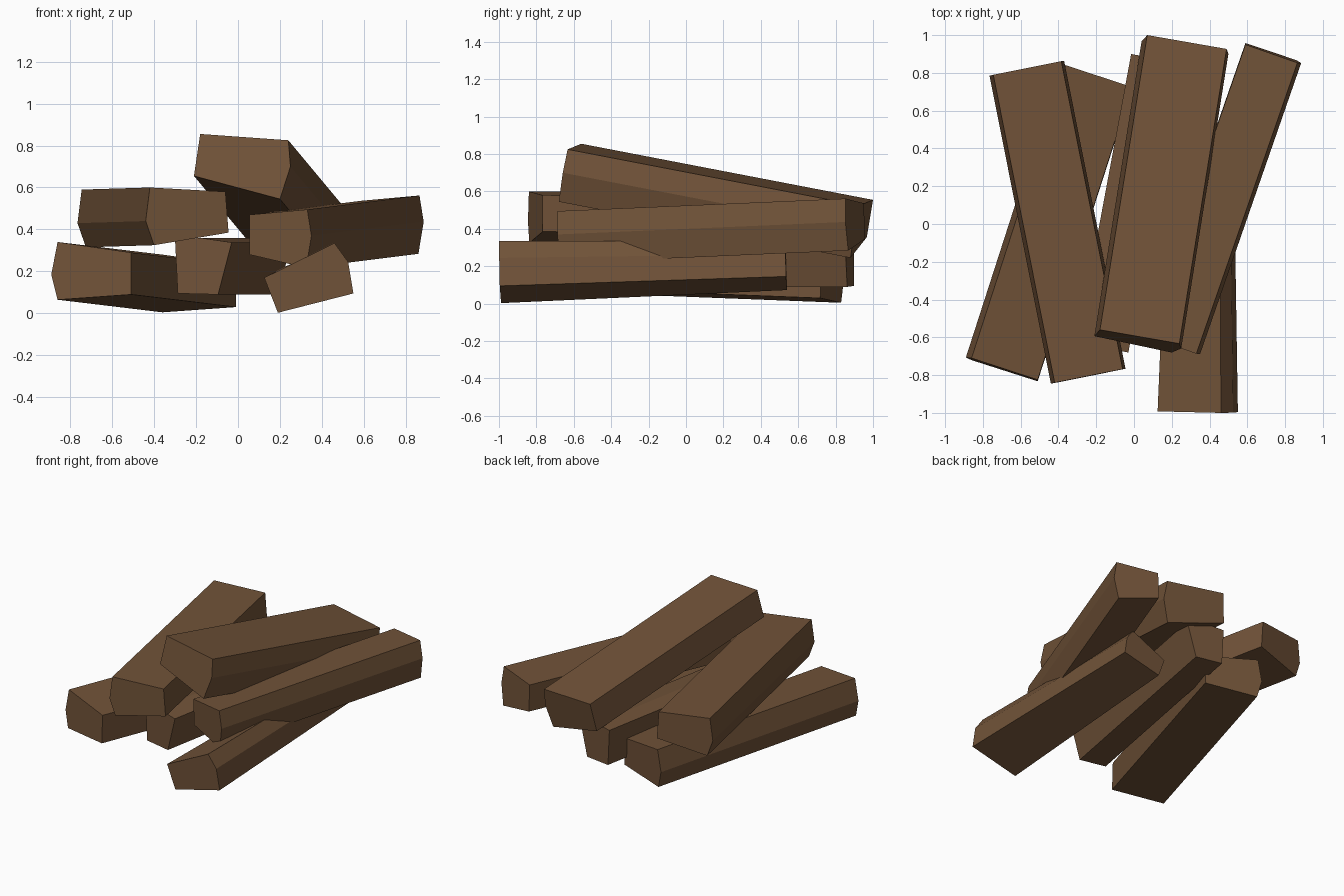
import bpy
import bmesh
from mathutils import Vector

cube = bpy.data.objects.get("Cube")
if cube:
    bpy.data.objects.remove(cube, do_unlink=True)

# Single wood colour
wood = bpy.data.materials.new("brown_wood")
wood.use_nodes = True
color = (0.165, 0.086, 0.040, 1.0)
wood.diffuse_color = color
bsdf = wood.node_tree.nodes["Principled BSDF"]
bsdf.inputs["Base Color"].default_value = color
bsdf.inputs["Roughness"].default_value = 0.9


def make_log(name, profile, y, axis, taper=1.0):
    """Sweep an (x, z) end profile along axis, with ends square to the axis.
    y is the depth of the first profile point."""
    axis = Vector(axis)
    x0, z0 = profile[0]
    front = [Vector((px, y - ((px - x0) * axis.x + (pz - z0) * axis.z) / axis.y, pz))
             for px, pz in profile]
    low = Vector([min(p[i] for p in front) for i in range(3)])
    high = Vector([max(p[i] for p in front) for i in range(3)])
    centre = (low + high) / 2

    bm = bmesh.new()
    near = [bm.verts.new(p) for p in front]
    far = [bm.verts.new(centre + axis + (p - centre) * taper) for p in front]
    bm.faces.new(near)
    bm.faces.new(far[::-1])
    for i in range(len(near)):
        j = (i + 1) % len(near)
        bm.faces.new((near[i], far[i], far[j], near[j]))
    bmesh.ops.recalc_face_normals(bm, faces=bm.faces)

    mesh = bpy.data.meshes.new(name)
    bm.to_mesh(mesh)
    bm.free()
    mesh.materials.append(wood)
    obj = bpy.data.objects.new(name, mesh)
    bpy.context.collection.objects.link(obj)
    return obj


# Bottom layer
make_log("bottom_right_log",
         [(-0.86, 0.34), (-0.51, 0.29), (-0.51, 0.09), (-0.86, 0.065), (-0.89, 0.185)],
         -0.71, (0.50, 1.55, -0.06))
make_log("bottom_middle_log",
         [(-0.30, 0.35), (-0.18, 0.36), (-0.03, 0.338), (-0.095, 0.09), (-0.287, 0.095)],
         -0.63, (0.285, 1.53, 0.0))
make_log("bottom_left_log",
         [(0.46, 0.335), (0.525, 0.245), (0.55, 0.095), (0.19, 0.003), (0.125, 0.17)],
         -1.0, (0.02, 1.53, 0.035), taper=0.79)

# Middle layer
make_log("middle_right_log",
         [(-0.42, 0.60), (-0.06, 0.58), (-0.045, 0.385), (-0.40, 0.325), (-0.44, 0.44)],
         -0.84, (-0.325, 1.63, -0.01))
make_log("middle_left_log",
         [(0.055, 0.47), (0.33, 0.495), (0.35, 0.37), (0.325, 0.217), (0.055, 0.28)],
         -0.59, (0.535, 1.54, 0.067))

# Top log, leaning down towards the back
make_log("top_log",
         [(-0.18, 0.855), (0.24, 0.825), (0.25, 0.70), (0.20, 0.545), (-0.21, 0.655)],
         -0.56, (0.25, 1.56, -0.30))
